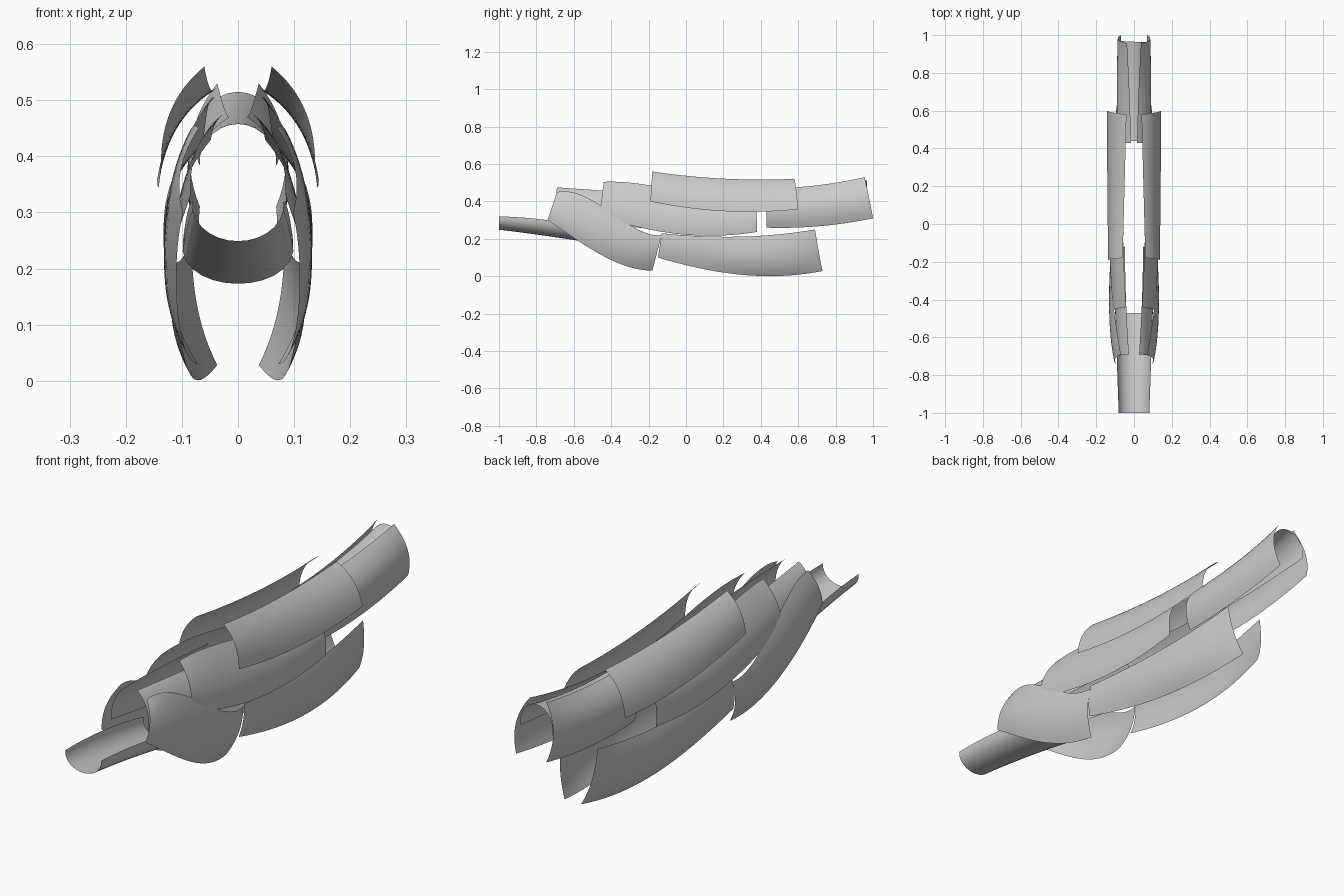
import bpy


def weights(t, n):
    """Lagrange weights for n evenly spaced control points."""
    out = []
    for i in range(n):
        w = 1.0
        for j in range(n):
            if j != i:
                w *= (t * (n - 1) - j) / (i - j)
        out.append(w)
    return out


def panel(name, stations, mirror=True, nu=28, nv=14):
    """Smooth shell through stations: (y_first, y_last, [(x, z), ...])."""
    rows = []
    for y0, y1, sec in stations:
        k = len(sec) - 1
        rows.append([(x, y0 + (y1 - y0) * i / k, z) for i, (x, z) in enumerate(sec)])
    verts = []
    for a in range(nu + 1):
        wu = weights(a / nu, len(rows))
        for b in range(nv + 1):
            wv = weights(b / nv, len(rows[0]))
            verts.append([sum(wu[i] * wv[j] * rows[i][j][c]
                              for i in range(len(rows)) for j in range(len(rows[0])))
                          for c in range(3)])
    s = nv + 1
    faces = [(a * s + b, a * s + b + 1, (a + 1) * s + b + 1, (a + 1) * s + b)
             for a in range(nu) for b in range(nv)]
    me = bpy.data.meshes.new(name)
    me.from_pydata(verts, [], faces)
    me.shade_smooth()
    ob = bpy.data.objects.new(name, me)
    bpy.context.collection.objects.link(ob)
    if mirror:
        mod = ob.modifiers.new("Mirror", "MIRROR")
        mod.use_mirror_merge = False
    return ob


def arch(half):
    """Full symmetric section from its edge-to-centre half."""
    return half + [(-x, z) for x, z in half[-2::-1]]


# Front trough
panel("front_trough", [
    (-1.0, -1.0, arch([(.081, .32), (.058, .268), (0, .249)])),
    (-.74, -.74, arch([(.09, .30), (.065, .238), (0, .215)])),
    (-.47, -.47, arch([(.098, .25), (.073, .193), (0, .173)])),
], mirror=False)

# Rear roof arch
panel("rear_roof", [
    (.44, .44, arch([(.068, .385), (.05, .435), (0, .458)])),
    (.70, .70, arch([(.071, .39), (.052, .447), (0, .47)])),
    (.96, .97, arch([(.076, .41), (.056, .487), (0, .515)])),
], mirror=False)

# Rear side covers
panel("rear_side", [
    (.43, .43, [(.016, .47), (.084, .38), (.066, .26)]),
    (.69, .715, [(.024, .485), (.088, .39), (.07, .268)]),
    (.955, 1.0, [(.037, .53), (.084, .425), (.068, .31)]),
])

# Upper shoulder plates
panel("upper_side", [
    (-.18, -.19, [(.06, .56), (.116, .49), (.137, .40)]),
    (.20, .205, [(.05, .522), (.112, .45), (.141, .348)]),
    (.58, .60, [(.04, .521), (.110, .455), (.144, .358)]),
])

# Long middle plates
panel("middle_side", [
    (-.44, -.46, [(.042, .505), (.096, .42), (.112, .325)]),
    (-.16, -.17, [(.055, .48), (.116, .36), (.126, .245)]),
    (.11, .11, [(.062, .43), (.122, .33), (.130, .217)]),
    (.375, .38, [(.068, .43), (.122, .345), (.130, .237)]),
])

# Inner front plates, partly under the middle plates
panel("inner_front_side", [
    (-.69, -.70, [(.027, .475), (.072, .415), (.085, .33)]),
    (-.41, -.42, [(.042, .455), (.090, .375), (.102, .28)]),
    (-.12, -.14, [(.048, .43), (.098, .345), (.114, .25)]),
])

# Front lower plates
panel("front_lower_side", [
    (-.69, -.74, [(.07, .45), (.102, .375), (.098, .30)]),
    (-.50, -.57, [(.10, .405), (.128, .29), (.110, .185)]),
    (-.31, -.38, [(.12, .28), (.130, .175), (.100, .078)]),
    (-.13, -.18, [(.115, .22), (.113, .125), (.072, .03)]),
])

# Rear lower plates
panel("rear_lower_side", [
    (-.13, -.15, [(.118, .23), (.121, .165), (.108, .10)]),
    (.15, .15, [(.112, .212), (.119, .12), (.092, .028)]),
    (.42, .44, [(.100, .218), (.110, .10), (.072, .001)]),
    (.69, .73, [(.082, .25), (.072, .13), (.037, .028)]),
])
